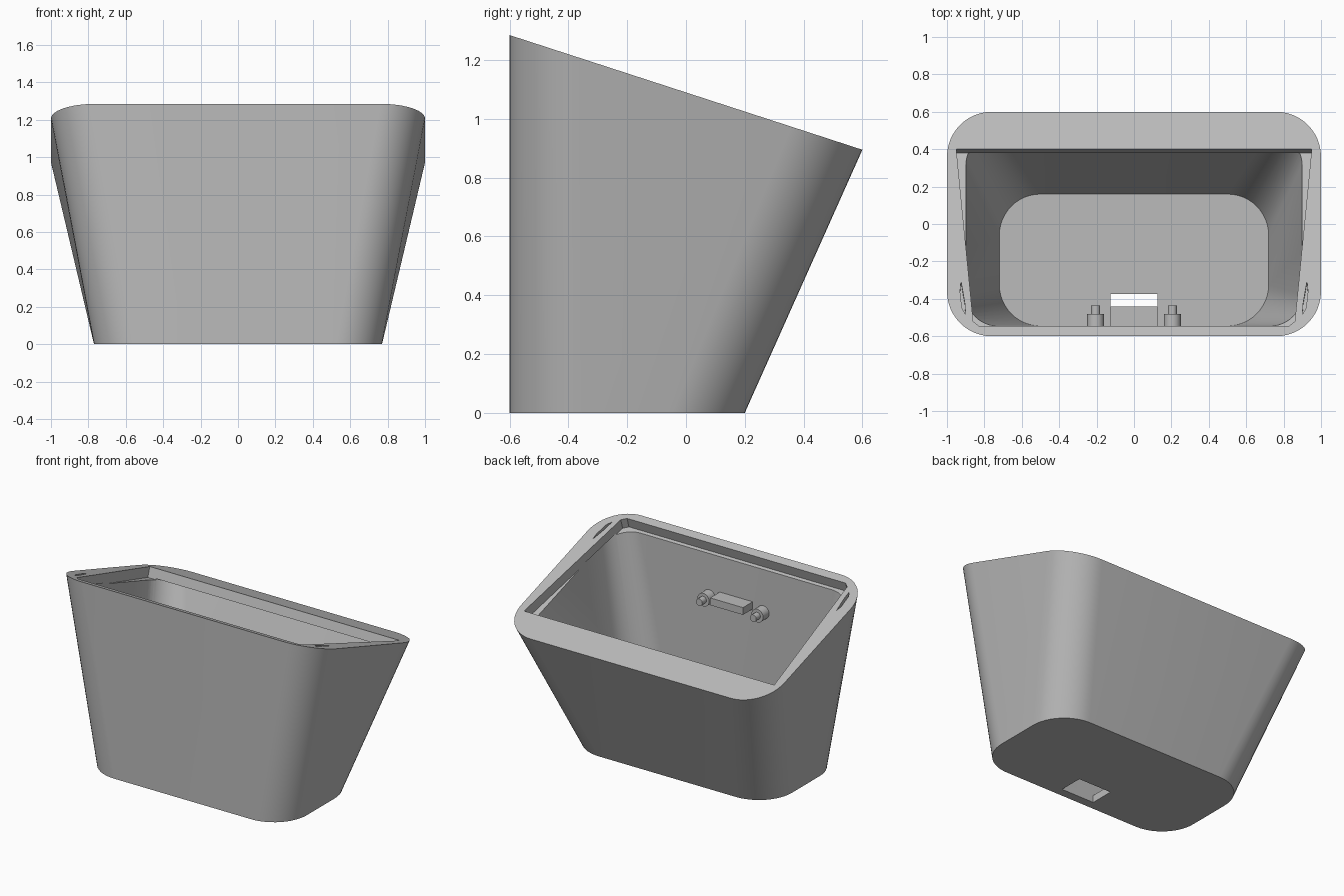
import bpy, bmesh, math
from mathutils import Vector

cube = bpy.data.objects.get("Cube")
if cube:
    bpy.data.objects.remove(cube, do_unlink=True)

grey = bpy.data.materials.new("plain grey")
grey.use_nodes = True
grey.diffuse_color = (0.5, 0.5, 0.5, 1)
grey.node_tree.nodes["Principled BSDF"].inputs["Base Color"].default_value = (0.5, 0.5, 0.5, 1)

SLOPE = 0.325
NORMAL = Vector((0, SLOPE, 1)).normalized()


def rim_z(y):
    return 1.285 - SLOPE * (y + 0.6)


def rounded_rect(hx, y0, y1, r, height, steps=12):
    """Ring of points; height maps y to z."""
    pts = []
    corners = [(hx - r, y1 - r), (r - hx, y1 - r), (r - hx, y0 + r), (hx - r, y0 + r)]
    for k, (cx, cy) in enumerate(corners):
        for i in range(steps + 1):
            a = math.pi / 2 * (k + i / steps)
            x, y = cx + r * math.cos(a), cy + r * math.sin(a)
            pts.append(Vector((x, y, height(y))))
    return pts


def loft(name, low, high):
    """Closed solid between two matching rings."""
    bm = bmesh.new()
    a = [bm.verts.new(p) for p in low]
    b = [bm.verts.new(p) for p in high]
    n = len(a)
    for i in range(n):
        j = (i + 1) % n
        bm.faces.new((a[i], a[j], b[j], b[i]))
    bm.faces.new(a[::-1])
    bm.faces.new(b)
    bmesh.ops.recalc_face_normals(bm, faces=bm.faces)
    mesh = bpy.data.meshes.new(name)
    bm.to_mesh(mesh)
    bm.free()
    mesh.materials.append(grey)
    obj = bpy.data.objects.new(name, mesh)
    bpy.context.collection.objects.link(obj)
    return obj


def rim_prism(name, outline, depth):
    """Prism sunk square into the sloping rim."""
    pts = [Vector((x, y, rim_z(y))) for x, y in outline]
    return loft(name, [p - NORMAL * depth for p in pts], [p + NORMAL * 0.05 for p in pts])


def box(name, x0, x1, y0, y1, z0, z1):
    ring = [(x0, y0), (x1, y0), (x1, y1), (x0, y1)]
    return loft(name, [(x, y, z0) for x, y in ring], [(x, y, z1) for x, y in ring])


def activate(obj):
    bpy.ops.object.select_all(action='DESELECT')
    obj.select_set(True)
    bpy.context.view_layer.objects.active = obj


def cut(target, cutter):
    mod = target.modifiers.new("cut", 'BOOLEAN')
    mod.operation = 'DIFFERENCE'
    mod.solver = 'EXACT'
    mod.object = cutter
    activate(target)
    bpy.ops.object.modifier_apply(modifier=mod.name)
    bpy.data.objects.remove(cutter, do_unlink=True)


# Tapered outer body with sloping rim
body = loft("container_body",
            rounded_rect(0.77, -0.6, 0.2, 0.25, lambda y: 0),
            rounded_rect(1.0, -0.6, 0.6, 0.24, rim_z))

# Lid recess, widening towards the back
half = [(0.83, -0.545), (0.86, -0.52), (0.95, 0.4)]
LEDGE = 0.07
cut(body, rim_prism("lid_recess", half + [(-x, y) for x, y in reversed(half)], LEDGE))

# Inner cavity below the ledge
cut(body, loft("cavity",
               rounded_rect(0.72, -0.545, 0.16, 0.22, lambda y: 0.05),
               rounded_rect(0.9, -0.545, 0.49, 0.17, lambda y: rim_z(y) - LEDGE + 0.004)))

# Thin latch slots in both sides of the rim
slot = [(0.925, -0.305), (0.93, -0.36), (0.92, -0.45), (0.9, -0.485), (0.905, -0.42)]
for side in (-1, 1):
    cut(body, rim_prism("latch_slot", [(side * x, y) for x, y in slot], 0.03))

# Cable opening through the floor
cut(body, box("floor_opening", -0.125, 0.125, -0.54, -0.375, -0.1, 0.1))
activate(body)
bpy.ops.object.shade_smooth_by_angle(angle=math.radians(25))

# Support block on the inside of the front wall
box("support_block", -0.125, 0.125, -0.56, -0.44, 0.9, 0.95)


# Stepped mounting pegs either side of the block
def peg_part(name, x, radius, y0, y1):
    ring = [(x + radius * math.cos(math.tau * i / 24), 0.9 + radius * math.sin(math.tau * i / 24))
            for i in range(24)]
    obj = loft(name, [(px, y0, pz) for px, pz in ring], [(px, y1, pz) for px, pz in ring])
    activate(obj)
    bpy.ops.object.shade_smooth_by_angle(angle=math.radians(35))


for side, label in ((1, "left"), (-1, "right")):
    peg_part(label + "_peg_base", side * 0.205, 0.045, -0.56, -0.48)
    peg_part(label + "_peg_tip", side * 0.205, 0.024, -0.49, -0.435)
